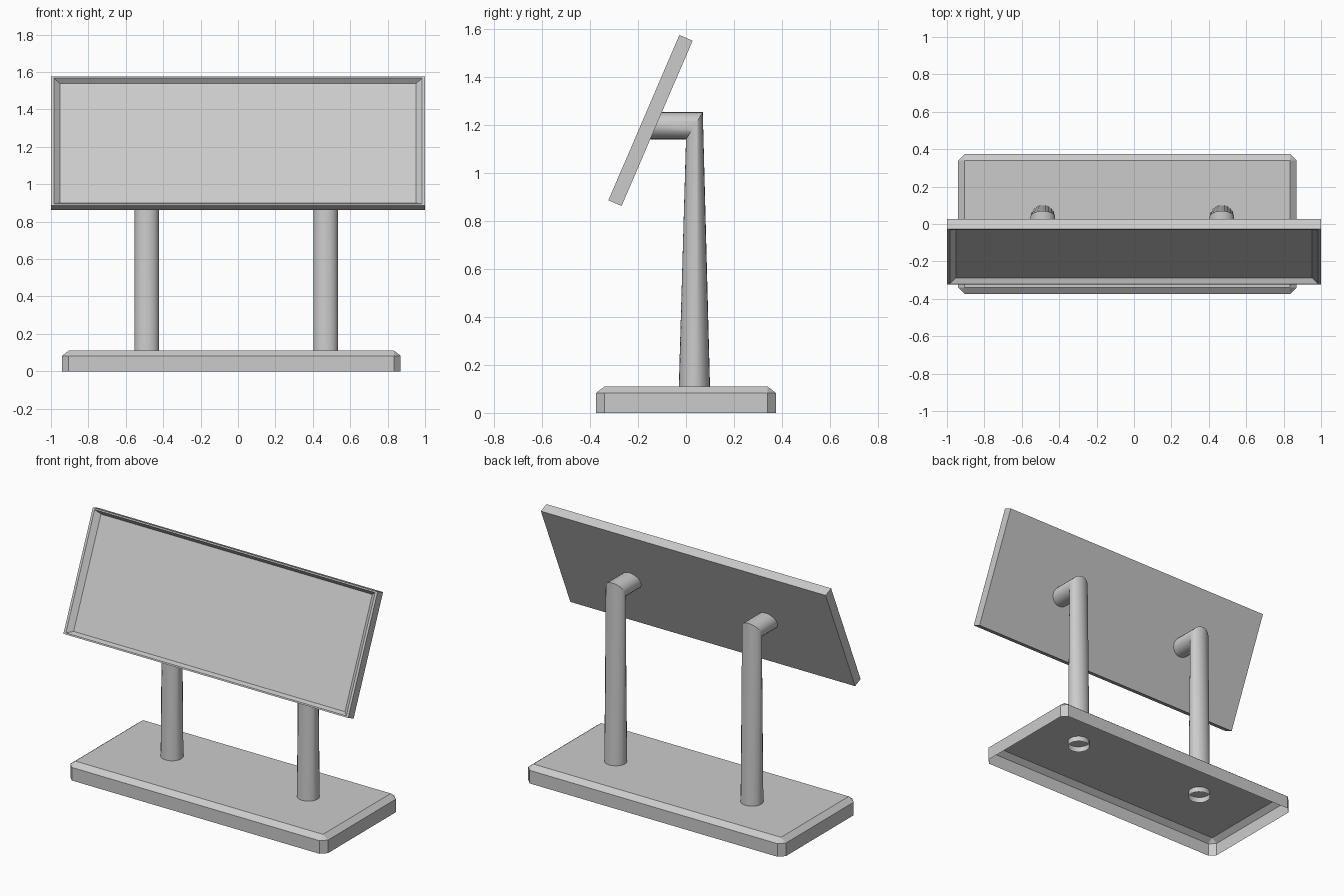
import bpy, bmesh, math
from mathutils import Matrix, Vector

if "Cube" in bpy.data.objects:
    bpy.data.objects.remove(bpy.data.objects["Cube"])


def finish(name, bm, angle):
    bmesh.ops.recalc_face_normals(bm, faces=bm.faces[:])
    mesh = bpy.data.meshes.new(name)
    bm.to_mesh(mesh)
    bm.free()
    obj = bpy.data.objects.new(name, mesh)
    bpy.context.collection.objects.link(obj)
    bpy.ops.object.select_all(action='DESELECT')
    obj.select_set(True)
    bpy.context.view_layer.objects.active = obj
    bpy.ops.object.shade_smooth_by_angle(angle=math.radians(angle))
    return obj


def bridge(bm, a, b):
    n = len(a)
    for i in range(n):
        j = (i + 1) % n
        bm.faces.new((a[i], a[j], b[j], b[i]))


def rect(hx, hy, z):
    return [(-hx, -hy, z), (hx, -hy, z), (hx, hy, z), (-hx, hy, z)]


# Base: hollow tray turned upside down, chamfered corners and top edge
def make_base():
    cx, hx, hy, c = -0.035, 0.905, 0.375, 0.035
    side_top, top = 0.083, 0.11
    bm = bmesh.new()
    outline = []
    for sx, sy in ((-1, -1), (1, -1), (1, 1), (-1, 1)):
        pair = [(sx * hx, sy * (hy - c)), (sx * (hx - c), sy * hy)]
        outline += pair if sx * sy > 0 else pair[::-1]
    low, high = ([bm.verts.new((cx + x, y, z)) for x, y in outline]
                 for z in (0, side_top))
    cap = [bm.verts.new((cx + x, y, z)) for x, y, z in rect(hx - c, hy - c, top)]
    bridge(bm, low, high)
    bm.faces.new(cap)
    for i in range(4):
        j = (i + 1) % 4
        bm.faces.new((high[2 * i], high[2 * i + 1], cap[i]))
        bm.faces.new((high[2 * i + 1], high[2 * j], cap[j], cap[i]))
    obj = finish("base", bm, 30)
    # The tray is open below, so make sure its faces point outward
    if max(obj.data.polygons, key=lambda p: p.area).normal.z < 0:
        obj.data.flip_normals()


# Post: tapering tube with a mitred elbow and an arm running into the panel
def make_post(name, x, sides=24):
    r = 0.066
    bm = bmesh.new()
    rings = [[], [], []]
    for i in range(sides):
        t = 2 * math.pi * i / sides
        px, s = x + r * math.cos(t), math.sin(t)
        z = 1.197 + 0.057 * s
        back = 0.03 + (z - 1.555) * 0.43
        for ring, co in zip(rings, ((px, 0.035 + r * s, 0.075),
                                    (px, 0.035 + 0.035 * s, z),
                                    (px, back - 0.01, z))):
            ring.append(bm.verts.new(co))
    bridge(bm, rings[0], rings[1])
    bridge(bm, rings[1], rings[2])
    obj = finish(name, bm, 35)
    # Tube is open at both ends: check the outward direction
    p = obj.data.polygons[0]
    if (p.center - Vector((x, 0.035, p.center.z))).dot(p.normal) < 0:
        obj.data.flip_normals()


# Panel: tilted board with a thin rim and a sloped recess in front
def make_panel():
    hx, hy, thick = 1.0, 0.375, 0.06
    bm = bmesh.new()
    loops = [[bm.verts.new(co) for co in rect(a, b, z)] for a, b, z in (
        (hx, hy, -thick / 2), (hx, hy, thick / 2),
        (hx - 0.015, hy - 0.009, thick / 2),
        (hx - 0.047, hy - 0.027, thick / 2 - 0.027))]
    bm.faces.new(loops[0][::-1])
    for a, b in zip(loops, loops[1:]):
        bridge(bm, a, b)
    bm.faces.new(loops[-1])
    tilt = math.atan2(0.692, 0.297)
    bm.transform(Matrix.Translation((0, -0.148, 1.219)) @ Matrix.Rotation(tilt, 4, 'X'))
    finish("sign_panel", bm, 30)


make_base()
make_post("left_post", -0.488)
make_post("right_post", 0.469)
make_panel()
